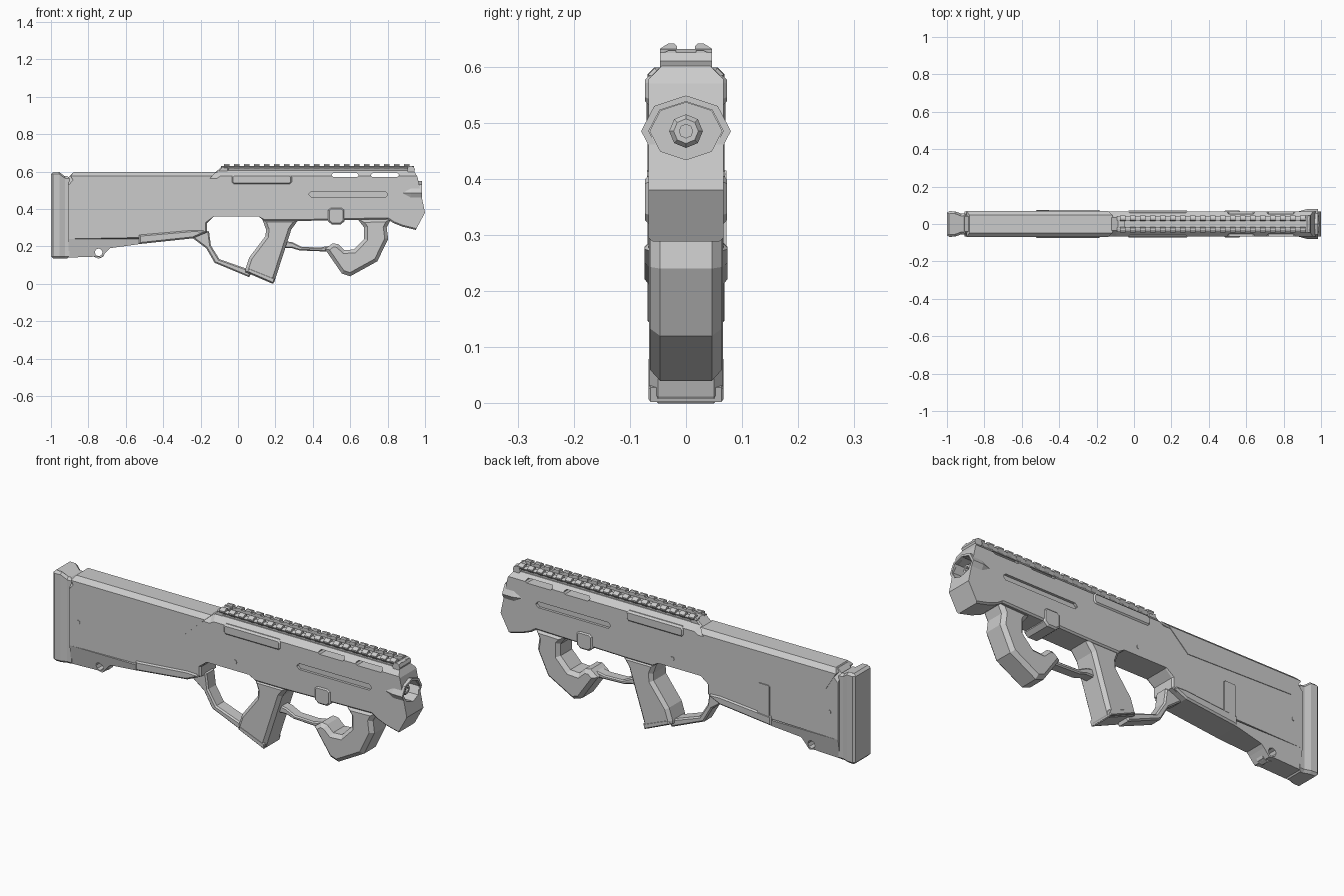
import bpy, bmesh, math
from mathutils import Vector

if "Cube" in bpy.data.objects:
    bpy.data.objects.remove(bpy.data.objects["Cube"])


def make(name, bm):
    bmesh.ops.recalc_face_normals(bm, faces=bm.faces)
    me = bpy.data.meshes.new(name)
    bm.to_mesh(me)
    bm.free()
    ob = bpy.data.objects.new(name, me)
    bpy.context.collection.objects.link(ob)
    return ob


def prism(name, pts, a, b, axis='y', bevels=(), edit=None):
    """Extrude a 2D profile from a to b along an axis; bevels = (offset, filter) for rim edges."""
    put = {'x': lambda p, t: (t, p[0], p[1]),
           'y': lambda p, t: (p[0], t, p[1]),
           'z': lambda p, t: (p[0], p[1], t)}[axis]
    k = 'xyz'.index(axis)
    bm = bmesh.new()
    lo = [bm.verts.new(put(p, a)) for p in pts]
    hi = [bm.verts.new(put(p, b)) for p in pts]
    bm.faces.new(lo)
    bm.faces.new(hi[::-1])
    n = len(pts)
    for i in range(n):
        j = (i + 1) % n
        bm.faces.new((lo[i], hi[i], hi[j], lo[j]))
    for off, keep in bevels:
        bm.normal_update()
        rim = [e for e in bm.edges
               if sum(abs(f.normal[k]) > .95 for f in e.link_faces) == 1
               and keep((e.verts[0].co + e.verts[1].co) / 2)]
        bmesh.ops.bevel(bm, geom=rim, offset=off, offset_type='OFFSET',
                        segments=1, affect='EDGES', clamp_overlap=True)
    if edit:
        for v in bm.verts:
            edit(v.co)
    return make(name, bm)


def slab(name, pts, hw, bev=0.0, **kw):
    return prism(name, pts, -hw, hw, bevels=[(bev, lambda c: True)] if bev else (), **kw)


def pill(x0, x1, z0, z1, c):
    return [(x0 + c, z0), (x1 - c, z0), (x1, z0 + c), (x1, z1 - c),
            (x1 - c, z1), (x0 + c, z1), (x0, z1 - c), (x0, z0 + c)]


def octagon(x, z, r, n=8):
    return [(x + r * math.cos(i * math.tau / n), z + r * math.sin(i * math.tau / n)) for i in range(n)]


def revolve(name, prof, sy, sz, zc=.485, n=8):
    """Revolve a closed (x, r) profile about the bore line."""
    bm = bmesh.new()
    rings = [[bm.verts.new((x, r * sy * math.cos(i * math.tau / n),
                            zc + r * sz * math.sin(i * math.tau / n))) for x, r in prof] for i in range(n)]
    m = len(prof)
    for i in range(n):
        for j in range(m):
            a, b = rings[i], rings[(i + 1) % n]
            bm.faces.new((a[j], a[(j + 1) % m], b[(j + 1) % m], b[j]))
    return make(name, bm)


def cut(ob, cutter):
    cutter.hide_render = True
    cutter.hide_set(True)
    m = ob.modifiers.new("cut", 'BOOLEAN')
    m.operation, m.solver, m.object = 'DIFFERENCE', 'EXACT', cutter


# main housing
body = prism("housing", [
    (-.905, .57), (-.885, .592), (-.12, .592), (-.10, .605), (.94, .605), (.96, .57), (1.0, .38),
    (.95, .288), (.88, .305), (.83, .325), (.80, .345), (.30, .335), (.14, .335), (.11, .36),
    (-.13, .36), (-.165, .325), (-.165, .275), (-.24, .245), (-.50, .24), (-.905, .24)],
    -.067, .067, bevels=[(.028, lambda c: c.z > .575 and -.895 < c.x < .945),
                         (.010, lambda c: c.z < .36 and -.45 < c.x < .96)])

# housing cut-outs: muzzle recess, vent slots, long side grooves
cut(body, prism("muzzle_cutter", [(.064 * math.cos(i * math.tau / 8), .485 + .051 * math.sin(i * math.tau / 8))
                                  for i in range(8)], .88, 1.1, 'x'))
for x0, x1 in ((.50, .645), (.71, .86)):
    cut(body, slab("vent_cutter", pill(x0, x1, .571, .591, .008), .1))
for s in (-1, 1):
    cut(body, prism("groove_cutter", pill(.38, .80, .463, .493, .012), s * .054, s * .1))

# muzzle shroud and barrel
revolve("muzzle_shroud", [(.88, .84), (.925, 1), (.983, 1), (.983, .83), (.88, .83)], .08, .0635)
revolve("barrel", [(.86, .030), (.945, .030), (.955, .022), (.955, .012), (.86, .012)], 1, 1)

# stock parts
prism("cheek_rest", [(-.895, .575), (-.84, .487), (-.25, .472), (-.115, .597), (-.88, .597)],
      -.070, .070, bevels=[(.03, lambda c: c.z > .59)])


def taper(co):
    if co.z < .2:
        co.y *= .75


toe = slab("stock_toe", [(-.905, .24), (-.50, .24), (-.53, .212), (-.685, .19), (-.70, .175),
                         (-.73, .14), (-.76, .145), (-.905, .14)], .067, edit=taper)
cut(toe, slab("sling_cutter", octagon(-.745, .168, .021), .1))
slab("sling_ring", octagon(-.745, .168, .034), .02).hide_render = False
cut(bpy.data.objects["sling_ring"], bpy.data.objects["sling_cutter"])
slab("lower_cover", [(-.53, .212), (-.53, .262), (-.24, .287), (-.185, .285), (-.175, .272), (-.24, .243)], .074, .008)
prism("side_latch", pill(-.52, -.455, .25, .415, .006), .06, .072)


# butt pad with a pinched waist
def droop(co):
    if co.z > .5 and co.x > -.94:
        co.z -= .022


half = [(-1, .060), (-.988, .069), (-.955, .067), (-.925, .056), (-.90, .056)]
prism("butt_pad", half + [(x, -y) for x, y in half[::-1]], .135, .598, 'z',
      bevels=[(.012, lambda c: True)], edit=droop)

# rear grip and its guard
slab("rear_grip", [(.325, .345), (.285, .29), (.195, .012), (.185, 0), (.04, .062), (.04, .08),
                   (.06, .14), (.147, .255), (.15, .29), (.13, .345)], .066, .016)
slab("grip_cap", [(.19, 0.002), (.197, .028), (.06, .083), (.045, .065)], .067, .004)
slab("trigger_guard", [(-.25, .25), (-.17, .19), (-.125, .112), (.06, .035), (.075, .07), (-.10, .132),
                       (-.145, .205), (-.155, .28), (-.2, .29)], .036, .007)

# front hook grip and bridging guard
slab("front_hook", [(.82, .35), (.795, .30), (.803, .24), (.745, .12), (.60, .04), (.555, .055), (.465, .185),
                    (.505, .216), (.535, .212), (.57, .180), (.62, .183), (.675, .24), (.675, .30),
                    (.64, .345)], .064, .018)
slab("front_guard", [(.23, .19), (.29, .19), (.33, .178), (.48, .172), (.50, .205), (.44, .194), (.34, .197),
                     (.29, .222), (.24, .23)], .028, .006)

# side details
slab("port_panel", pill(-.035, .29, .53, .585, .012), .0735, .009)
slab("catch_button", [(.48, .335), (.50, .318), (.55, .318), (.57, .335), (.57, .395), (.555, .407),
                      (.495, .407), (.48, .395)], .073, .008)
for i, (x, z) in enumerate(((-.855, .37), (.03, .405))):
    slab("pin_%d" % (i + 1), octagon(x, z, .011), .0695)

# top rail: base, side strips and toothed crossbars
prism("rail_base", [(-.022, .598), (.022, .598), (.022, .619), (-.022, .619)], -.085, .94, 'x')
strip = prism("rail_strip", [(.018, .598), (.034, .598), (.034, .612), (.042, .624), (.03, .629), (.018, .629)],
              -.09, .94, 'x')
tooth = prism("rail_teeth", [(.016, .60), (.033, .60), (.033, .611), (.046, .626), (.046, .632), (.032, .641),
                             (.021, .641), (.016, .636)], -.075, -.045, 'x')
arr = tooth.modifiers.new("repeat", 'ARRAY')
arr.count = 19
arr.use_relative_offset = False
arr.use_constant_offset = True
arr.constant_offset_displace = Vector((.0535, 0, 0))
for ob in (strip, tooth):
    m = ob.modifiers.new("mirror", 'MIRROR')
    m.use_axis = (False, True, False)
slab("rail_ramp", [(-.125, .592), (-.085, .628), (-.05, .628), (-.05, .592)], .040, .006)
slab("front_pivot", octagon(.925, .61, .021), .046)
